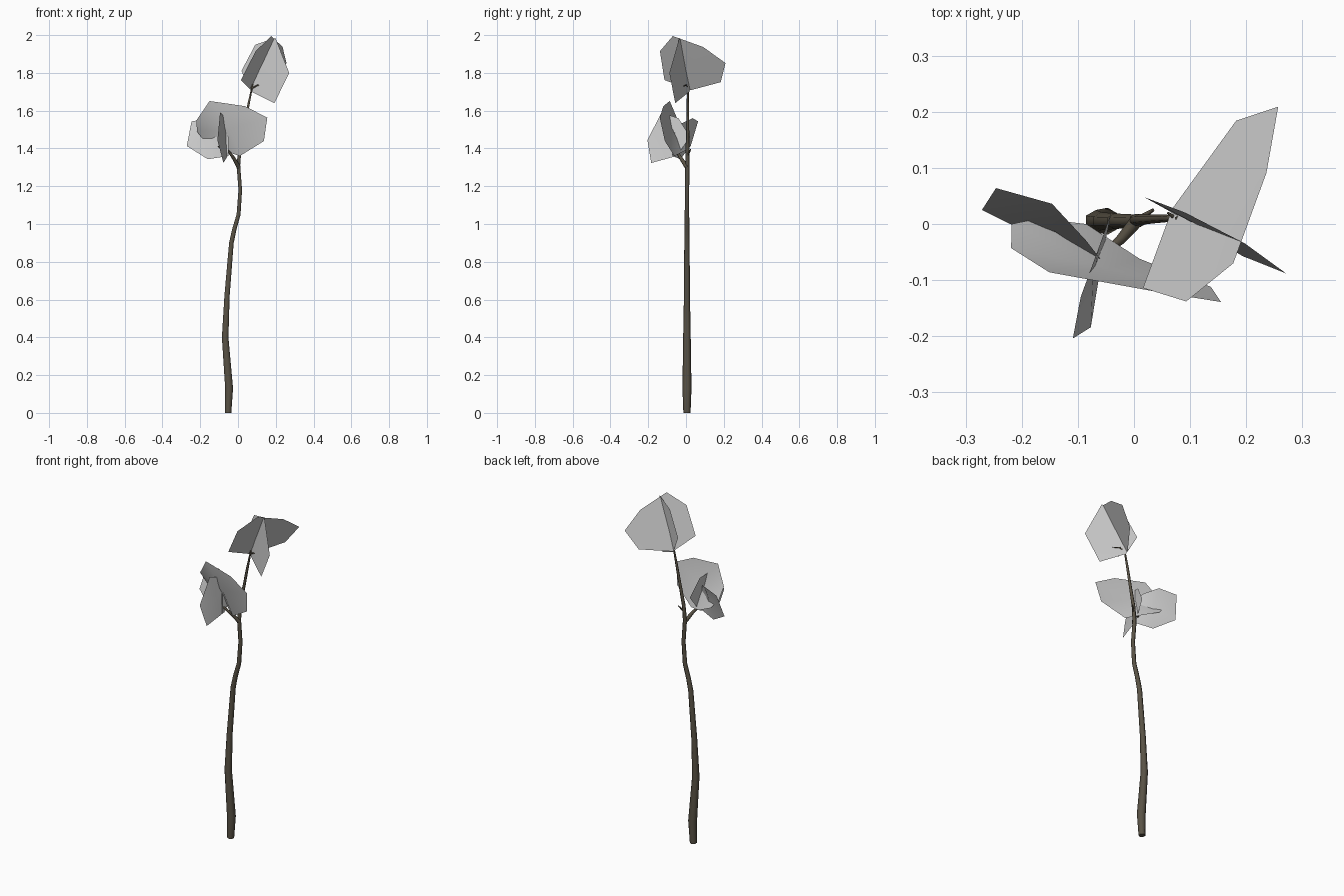
import bpy, bmesh
from mathutils import Vector

bark = bpy.data.materials.new("bark")
bark.diffuse_color = (0.10, 0.085, 0.06, 1)


def tube(name, points):
    """Six-sided tapering limb through (x, y, z, radius) points."""
    cu = bpy.data.curves.new(name, 'CURVE')
    cu.dimensions = '3D'
    cu.bevel_depth = 1.0
    cu.bevel_resolution = 1
    cu.use_fill_caps = True
    sp = cu.splines.new('POLY')
    sp.points.add(len(points) - 1)
    for p, (x, y, z, r) in zip(sp.points, points):
        p.co = (x, y, z, 1)
        p.radius = r
    ob = bpy.data.objects.new(name, cu)
    bpy.context.collection.objects.link(ob)
    bpy.ops.object.select_all(action='DESELECT')
    bpy.context.view_layer.objects.active = ob
    ob.select_set(True)
    bpy.ops.object.convert(target='MESH')
    bpy.context.object.data.materials.append(bark)


def leaf(name, rim, centre=None):
    """Thin smooth-shaded sheet: a fan from its centre to its rim."""
    bm = bmesh.new()
    vs = [bm.verts.new(p) for p in rim]
    mid = centre or sum((Vector(p) for p in rim), Vector()) / len(rim)
    c = bm.verts.new(mid)
    for i, v in enumerate(vs):
        bm.faces.new((c, v, vs[(i + 1) % len(vs)])).smooth = True
    me = bpy.data.meshes.new(name)
    bm.to_mesh(me)
    bm.free()
    bpy.context.collection.objects.link(bpy.data.objects.new(name, me))


# Trunk, gently S-shaped
tube("trunk", [
    (-0.052, 0.005, 0.0, 0.019), (-0.047, 0.005, 0.13, 0.024),
    (-0.068, 0.005, 0.40, 0.020), (-0.058, 0.005, 0.62, 0.016),
    (-0.035, 0.005, 0.90, 0.014), (-0.020, 0.005, 0.97, 0.013),
    (0.003, 0.005, 1.05, 0.012), (0.012, 0.006, 1.18, 0.011),
    (0.002, 0.007, 1.31, 0.011), (0.010, 0.008, 1.40, 0.010),
    (0.034, 0.009, 1.52, 0.008), (0.055, 0.010, 1.63, 0.007),
    (0.078, 0.010, 1.74, 0.004)])

# Side branch and twigs
tube("side_branch", [(0.004, 0.005, 1.30, 0.012), (-0.024, -0.028, 1.35, 0.009),
                     (-0.050, -0.050, 1.385, 0.006), (-0.105, -0.06, 1.41, 0.003)])
tube("lower_twig", [(0.006, 0.007, 1.36, 0.006), (0.034, 0.025, 1.395, 0.003)])
tube("upper_twig_right", [(0.074, 0.010, 1.72, 0.005), (0.105, 0.002, 1.735, 0.004),
                          (0.14, -0.012, 1.73, 0.002)])
tube("upper_twig_left", [(0.074, 0.010, 1.72, 0.004), (0.06, 0.02, 1.735, 0.002)])

# Upper pair of crossing leaves
leaf("upper_leaf_broad", [
    (0.257, 0.209, 1.852), (0.182, 0.184, 1.751), (0.068, 0.027, 1.709),
    (0.016, -0.114, 1.762), (0.093, -0.138, 1.915), (0.177, -0.070, 1.995),
    (0.236, 0.091, 1.937)])
leaf("upper_leaf_cross", [
    (0.018, 0.048, 1.81), (0.092, 0.020, 1.95), (0.198, -0.035, 1.985),
    (0.271, -0.088, 1.80), (0.193, -0.057, 1.64), (0.072, 0.018, 1.70)])

# Lower cluster of three leaves
leaf("lower_leaf_front", [
    (-0.151, -0.086, 1.651), (0.036, -0.120, 1.624), (0.155, -0.139, 1.563),
    (0.137, -0.112, 1.439), (0.010, -0.062, 1.360), (-0.085, 0.000, 1.39),
    (-0.170, 0.010, 1.43), (-0.218, 0.000, 1.49), (-0.219, -0.043, 1.55)],
    (-0.045, -0.080, 1.50))
leaf("lower_leaf_left", [
    (-0.246, 0.064, 1.543), (-0.271, 0.025, 1.413), (-0.160, -0.030, 1.343),
    (-0.050, -0.070, 1.360), (-0.050, -0.075, 1.46), (-0.085, -0.030, 1.53),
    (-0.146, 0.036, 1.56)])
leaf("lower_leaf_forward", [
    (-0.109, -0.204, 1.444), (-0.077, -0.184, 1.323), (-0.055, -0.050, 1.36),
    (-0.040, 0.022, 1.46), (-0.062, -0.040, 1.56), (-0.095, -0.130, 1.59)])
